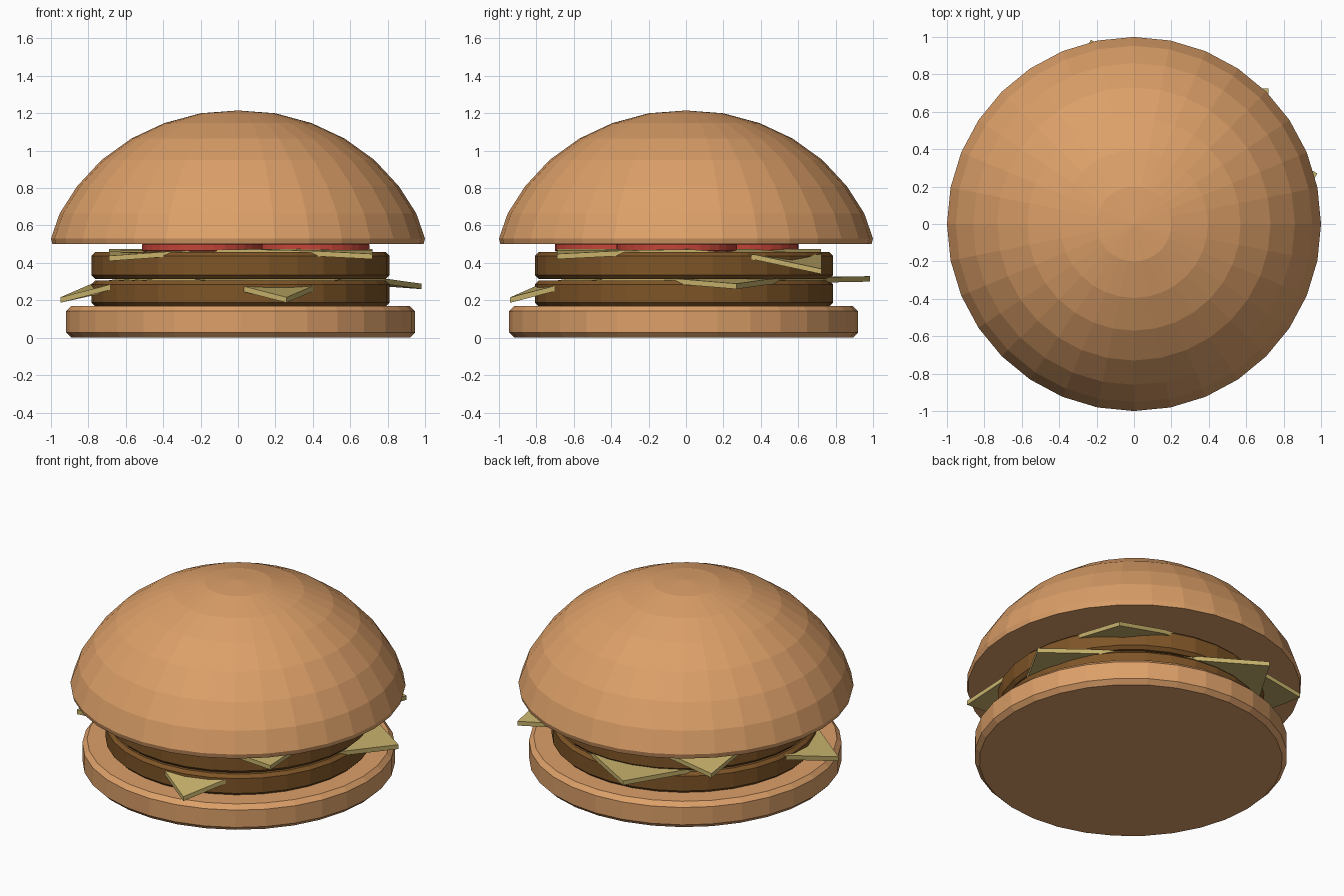
import bpy, bmesh, math

if "Cube" in bpy.data.objects:
    bpy.data.objects.remove(bpy.data.objects["Cube"])


def material(name, color):
    m = bpy.data.materials.new(name)
    m.diffuse_color = (*color, 1)
    m.use_nodes = True
    m.node_tree.nodes["Principled BSDF"].inputs["Base Color"].default_value = m.diffuse_color
    return m


BREAD = material("bread", (0.72, 0.35, 0.14))
MEAT = material("meat", (0.21, 0.09, 0.02))
CHEESE = material("cheese", (0.58, 0.45, 0.15))
TOMATO = material("tomato", (0.55, 0.06, 0.04))


def finish(name, bm, mat):
    bmesh.ops.recalc_face_normals(bm, faces=bm.faces)
    mesh = bpy.data.meshes.new(name)
    bm.to_mesh(mesh)
    bm.free()
    mesh.materials.append(mat)
    obj = bpy.data.objects.new(name, mesh)
    bpy.context.collection.objects.link(obj)
    return obj


def lathe(name, profile, mat, center=(0, 0), sides=32):
    """Stack rings of (radius, z) from top to bottom and cap both ends."""
    bm = bmesh.new()
    rings = []
    for r, z in profile:
        ring = []
        for i in range(sides):
            a = math.tau * i / sides
            ring.append(bm.verts.new((center[0] + r * math.cos(a),
                                      center[1] + r * math.sin(a), z)))
        rings.append(ring)
    for a, b in zip(rings, rings[1:]):
        for i in range(sides):
            j = (i + 1) % sides
            bm.faces.new((a[i], b[i], b[j], a[j]))
    bm.faces.new(rings[-1])
    if profile[0][0] < 0.25 and name == "top_bun":
        tip = bm.verts.new((center[0], center[1], 1.215))
        for i in range(sides):
            bm.faces.new((tip, rings[0][i], rings[0][(i + 1) % sides]))
    else:
        bm.faces.new(rings[0])
    return finish(name, bm, mat)


def disc(name, radius, z0, z1, bevel, mat, center):
    """Round slab with chamfered rims."""
    lathe(name, [(radius - bevel, z1), (radius, z1 - bevel),
                 (radius, z0 + bevel), (radius - bevel, z0)], mat, center)


def cheese_slice(name, corners, z, thick, n=4):
    """Square slice between four (x, y, droop) corners; tips bend downward."""
    bm = bmesh.new()
    layers = []
    for base in (z, z + thick):
        grid = []
        for i in range(n + 1):
            for j in range(n + 1):
                u, v = i / n, j / n
                w = ((1 - u) * (1 - v), u * (1 - v), u * v, (1 - u) * v)
                x = sum(k * c[0] for k, c in zip(w, corners))
                y = sum(k * c[1] for k, c in zip(w, corners))
                d = corners[max(range(4), key=lambda k: w[k])][2]
                r = math.hypot(2 * u - 1, 2 * v - 1) / math.sqrt(2)
                bend = max(0, (r - 0.71) / 0.29)
                grid.append(bm.verts.new((x, y, base - d * bend)))
        layers.append(grid)
    for grid in layers:
        for i in range(n):
            for j in range(n):
                k = i * (n + 1) + j
                bm.faces.new((grid[k], grid[k + 1], grid[k + n + 2], grid[k + n + 1]))
    # side walls between the two layers
    low, high = layers
    m = n + 1
    rim = ([j for j in range(n)] + [i * m + n for i in range(n)]
           + [n * m + j for j in range(n, 0, -1)] + [i * m for i in range(n, 0, -1)])
    for a, b in zip(rim, rim[1:] + rim[:1]):
        bm.faces.new((low[a], low[b], high[b], high[a]))
    finish(name, bm, CHEESE)


# Buns
lathe("top_bun", [(0.2, 1.2), (0.395, 1.147), (0.57, 1.065), (0.73, 0.95),
                  (0.86, 0.81), (0.953, 0.665), (1.0, 0.53), (0.992, 0.5)], BREAD)
disc("bottom_bun", 0.933, 0.0, 0.17, 0.028, BREAD, (0.014, -0.013))

# Patties
disc("lower_patty", 0.797, 0.168, 0.305, 0.02, MEAT, (0.014, -0.011))
disc("upper_patty", 0.797, 0.315, 0.458, 0.02, MEAT, (0.014, -0.011))

# Cheese slices, the lower one turned
cheese_slice("lower_cheese", [(0.98, 0.27, 0.035), (-0.23, 0.985, -0.005),
                              (-0.95, -0.23, 0.108), (0.26, -0.94, 0.108)], 0.295, 0.029)
cheese_slice("upper_cheese", [(0.72, 0.725, 0.105), (-0.69, 0.72, 0.075),
                              (-0.69, -0.69, 0.035), (0.72, -0.69, 0.025)], 0.445, 0.028)

# Three tomato slices in a ring
for i in range(3):
    a = math.tau * i / 3
    disc(f"tomato_slice_{i + 1}", 0.322, 0.462, 0.502, 0.003, TOMATO,
         (0.38 * math.cos(a), -0.05 + 0.38 * math.sin(a)))
